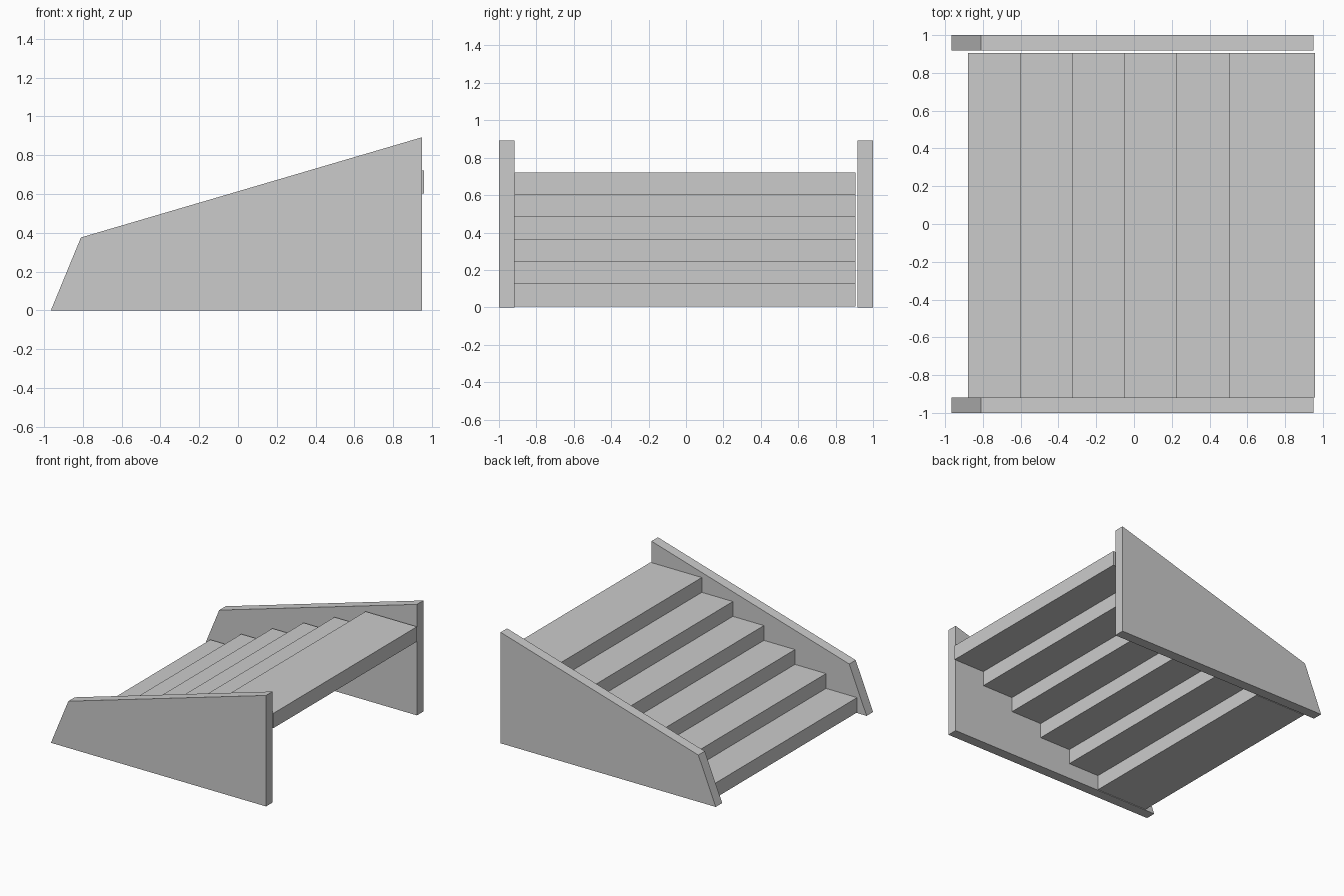
import bpy, bmesh

if "Cube" in bpy.data.objects:
    bpy.data.objects.remove(bpy.data.objects["Cube"])


def prism(name, profile, y0, y1):
    """Extrude an xz profile from y0 to y1."""
    bm = bmesh.new()
    face = bm.faces.new([bm.verts.new((x, y0, z)) for x, z in profile])
    ext = bmesh.ops.extrude_face_region(bm, geom=[face])
    verts = [v for v in ext["geom"] if isinstance(v, bmesh.types.BMVert)]
    bmesh.ops.translate(bm, verts=verts, vec=(0, y1 - y0, 0))
    bmesh.ops.recalc_face_normals(bm, faces=bm.faces)
    mesh = bpy.data.meshes.new(name)
    bm.to_mesh(mesh)
    bm.free()
    obj = bpy.data.objects.new(name, mesh)
    bpy.context.collection.objects.link(obj)
    return obj


# Sloped side panels
side = [(-0.965, 0), (0.95, 0), (0.95, 0.893), (-0.81, 0.376)]
prism("side_panel_front", side, -1.0, -0.918)
prism("side_panel_back", side, 0.918, 1.0)

# Overlapping treads, each resting on the one below
DEPTH, RUN, RISE = 0.457, 0.2764, 0.1193
for i in range(6):
    x, z = -0.88 + i * RUN, 0.005 + i * RISE
    box = [(x, z), (x + DEPTH, z), (x + DEPTH, z + RISE), (x, z + RISE)]
    prism(f"tread_{i + 1}", box, -0.918, 0.905)
